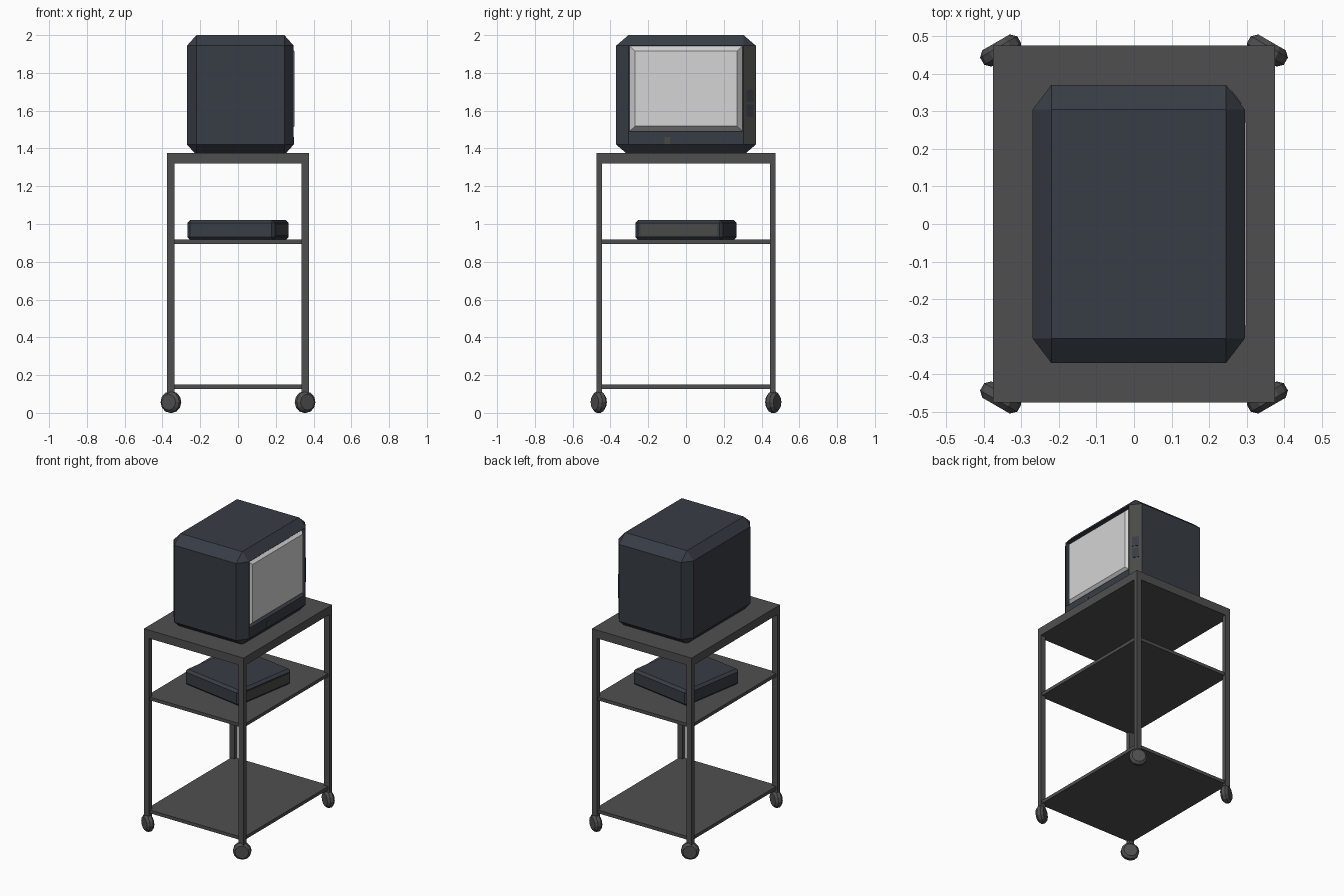
import bpy, bmesh, math
from mathutils import Matrix, Vector

if "Cube" in bpy.data.objects:
    bpy.data.objects.remove(bpy.data.objects["Cube"])


def material(name, rgb):
    m = bpy.data.materials.new(name)
    m.diffuse_color = (*rgb, 1)
    m.use_nodes = True
    m.node_tree.nodes["Principled BSDF"].inputs["Base Color"].default_value = m.diffuse_color
    return m


METAL = material("dark grey metal", (0.078, 0.078, 0.078))
CASE = material("blue black plastic", (0.039, 0.047, 0.060))
GLASS = material("pale grey screen", (0.66, 0.66, 0.66))
PANEL = material("control panel grey", (0.066, 0.066, 0.064))


def finish(bm, name, *mats):
    bmesh.ops.recalc_face_normals(bm, faces=bm.faces)
    me = bpy.data.meshes.new(name)
    bm.to_mesh(me)
    bm.free()
    for m in mats:
        me.materials.append(m)
    ob = bpy.data.objects.new(name, me)
    bpy.context.collection.objects.link(ob)
    return ob


def box_bm(lo, hi, chamfer=0.0):
    """Box between two corners; chamfer is a fraction of each side."""
    lo, hi = Vector(lo), Vector(hi)
    bm = bmesh.new()
    bmesh.ops.create_cube(bm, size=1)
    if chamfer:
        bmesh.ops.bevel(bm, geom=bm.edges[:], offset=chamfer, segments=1,
                        affect='EDGES', profile=0.5)
    bmesh.ops.scale(bm, vec=hi - lo, verts=bm.verts)
    bmesh.ops.translate(bm, vec=(lo + hi) / 2, verts=bm.verts)
    return bm


def box(name, lo, hi, mat):
    return finish(box_bm(lo, hi), name, mat)


# Cart top and shelves
box("cart_top", (-.375, -.475, 1.32), (.375, .475, 1.376), METAL)
box("middle_shelf", (-.365, -.465, .895), (.365, .465, .917), METAL)
box("bottom_shelf", (-.365, -.465, .127), (.365, .465, .149), METAL)

# Legs and swivelled casters, mirrored to the four corners
for sx, side in ((-1, "left"), (1, "right")):
    for sy, end in ((-1, "front"), (1, "back")):
        xs = sorted((sx * .375, sx * .337))
        ys = sorted((sy * .475, sy * .445))
        box(f"{end}_{side}_leg", (xs[0], ys[0], .1), (xs[1], ys[1], 1.33), METAL)
        bm = bmesh.new()
        bmesh.ops.create_cone(bm, cap_ends=True, segments=12, radius1=.057,
                              radius2=.057, depth=.05)
        rims = [e for e in bm.edges if abs(e.verts[0].co.z - e.verts[1].co.z) < 1e-4]
        bmesh.ops.bevel(bm, geom=rims, offset=.014, segments=1, affect='EDGES')
        # axle horizontal, then turned 30 degrees
        turn = Matrix.Rotation(-sx * sy * math.radians(30), 4, 'Z')
        bm.transform(Matrix.Translation((sx * .355, sy * .462, .057)) @ turn
                     @ Matrix.Rotation(math.pi / 2, 4, 'X'))
        finish(bm, f"{end}_{side}_caster", METAL)

# Television case with a pocket for the screen in its +x side
bm = box_bm((-.27, -.37, 1.365), (.295, .37, 2.0), .088)
bm.normal_update()
for f in bm.faces:
    n = f.normal
    if n.x > .3 and n.y > .3 and abs(n.z) < .1:
        f.material_index = 1          # control strip on the back chamfer
face = max(bm.faces, key=lambda f: f.normal.x)
bmesh.ops.inset_individual(bm, faces=[face], thickness=.004)
for v in face.verts:
    v.co.y = math.copysign(.30, v.co.y)
    v.co.z = 1.943 if v.co.z > 1.7 else 1.49
pocket = bmesh.ops.extrude_face_region(bm, geom=[face])
bmesh.ops.translate(bm, vec=(-.03, 0, 0),
                    verts=[g for g in pocket["geom"] if isinstance(g, bmesh.types.BMVert)])
if face.is_valid:
    bm.faces.remove(face)
finish(bm, "television_case", CASE, PANEL)

# Screen with sloping edges
bm = box_bm((.268, -.299, 1.491), (.299, .299, 1.942))
for v in bm.verts:
    if v.co.x > .29:
        v.co.y *= .9
        v.co.z = 1.915 if v.co.z > 1.7 else 1.518
finish(bm, "television_screen", GLASS)

# Controls: small button under the screen, knobs on the chamfer
box("power_button", (.29, -.115, 1.42), (.297, -.085, 1.46), PANEL)
for i, z in enumerate((1.60, 1.68)):
    bm = box_bm((-.003, -.022, -.033), (.003, .022, .033))
    bm.transform(Matrix.Translation((.271, .337, z))
                 @ Matrix.Rotation(math.atan2(.050, .065), 4, 'Z'))
    finish(bm, f"control_knob_{i + 1}", CASE)

# Video player, turned slightly on the middle shelf
spin = Matrix.Rotation(math.radians(-9.4), 4, 'Z')
bm = box_bm((-.235, -.235, .915), (.235, .235, 1.022))
bmesh.ops.bevel(bm, geom=bm.edges[:], offset=.016, segments=1, affect='EDGES')
bm.transform(spin)
finish(bm, "video_player", CASE)
bm = box_bm((.232, -.205, .94), (.238, .205, 1.0))
bm.transform(spin)
finish(bm, "player_front_panel", PANEL)
